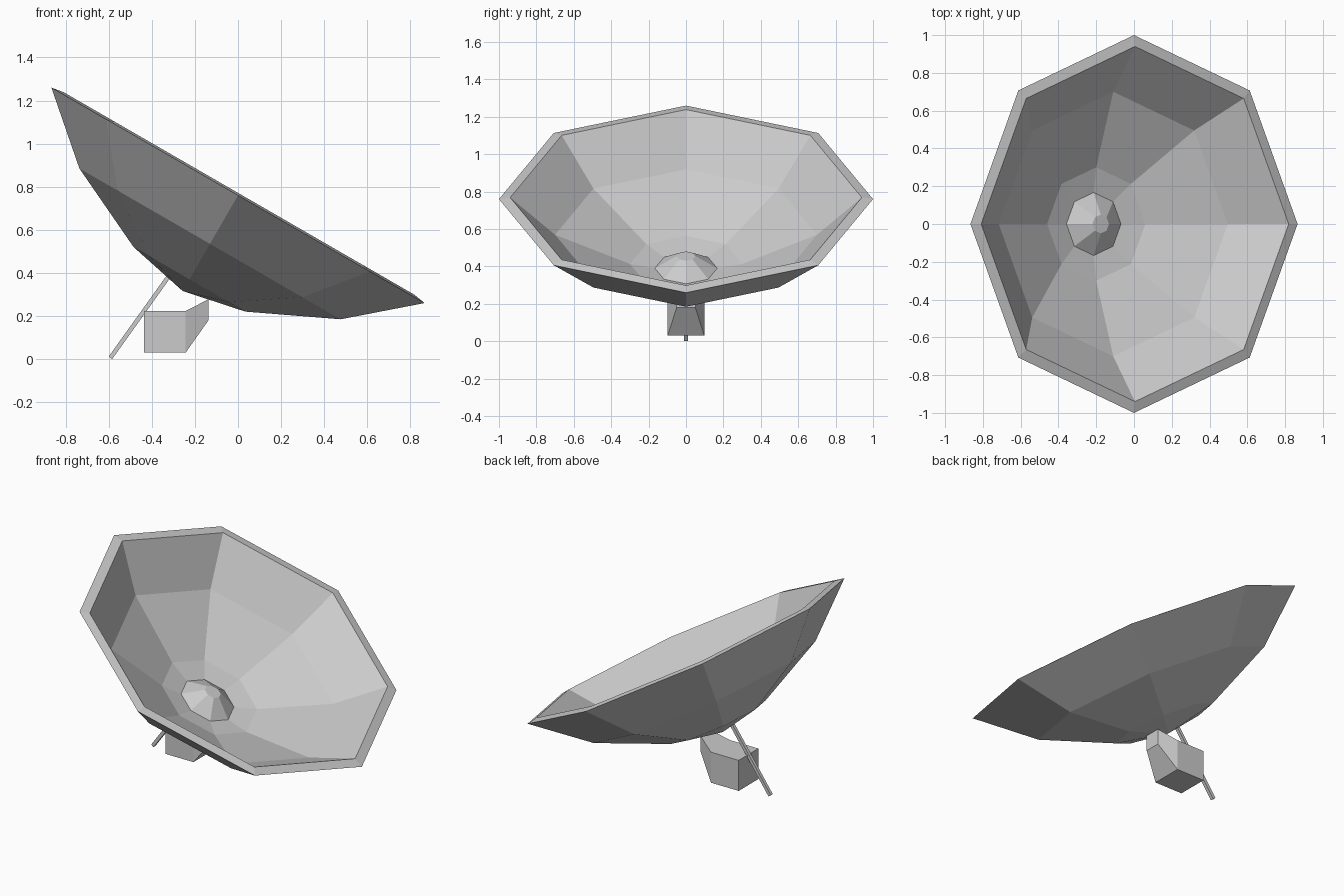
import bpy, bmesh, math
from mathutils import Matrix, Vector

if "Cube" in bpy.data.objects:
    bpy.data.objects.remove(bpy.data.objects["Cube"])

# Dish frame: origin at rim centre, axis tilted 30 degrees towards +x
TILT = Matrix.Translation((0, 0, 0.76)) @ Matrix.Rotation(math.radians(30), 4, 'Y')


def finish(name, bm):
    bmesh.ops.remove_doubles(bm, verts=bm.verts, dist=1e-5)
    bmesh.ops.recalc_face_normals(bm, faces=bm.faces)
    mesh = bpy.data.meshes.new(name)
    bm.to_mesh(mesh)
    bm.free()
    obj = bpy.data.objects.new(name, mesh)
    bpy.context.collection.objects.link(obj)
    return obj


def revolve(name, profile, matrix, sides=8):
    """Spin a closed-at-axis (radius, height) profile into a faceted solid."""
    bm = bmesh.new()
    verts = [bm.verts.new((r, 0, h)) for r, h in profile]
    edges = [bm.edges.new(pair) for pair in zip(verts, verts[1:])]
    bmesh.ops.spin(bm, geom=verts + edges, cent=(0, 0, 0), axis=(0, 0, 1),
                   angle=math.tau, steps=sides, use_duplicate=False)
    bm.transform(matrix)
    return finish(name, bm)


# Dish shell: outer skin, rim lip, inner skin
revolve("dish", [(0, -0.513), (0.3, -0.45), (0.7, -0.26), (1, 0),
                 (0.94, 0.01), (0.7, -0.22), (0.3, -0.4), (0, -0.46)], TILT)

# Feed cone at the bottom of the bowl
revolve("feed_cone", [(0, -0.43), (0.172, -0.43), (0.05, -0.352), (0, -0.352)], TILT)

# Mount box with a tapered neck reaching up to the dish
bm = bmesh.new()
sections = [(-0.437, 0.098, 0.03, 0.223), (-0.243, 0.098, 0.03, 0.223),
            (-0.137, 0.05, 0.18, 0.278)]
rings = [[bm.verts.new((x, y, z)) for y, z in ((-w, lo), (w, lo), (w, hi), (-w, hi))]
         for x, w, lo, hi in sections]
for a, b in zip(rings, rings[1:]):
    for i in range(4):
        j = (i + 1) % 4
        bm.faces.new((a[i], a[j], b[j], b[i]))
bm.faces.new(rings[0])
bm.faces.new(rings[-1])
finish("mount_box", bm)

# Thin square support rod from the ground to the dish
start, end = Vector((-0.592, 0, 0.006)), Vector((-0.31, 0, 0.4))
axis = end - start
bm = bmesh.new()
bmesh.ops.create_cube(bm, size=1)
bm.transform(Matrix.Translation((start + end) / 2)
             @ Matrix.Rotation(math.atan2(axis.x, axis.z), 4, 'Y')
             @ Matrix.Diagonal((0.02, 0.02, axis.length, 1)))
finish("support_rod", bm)
